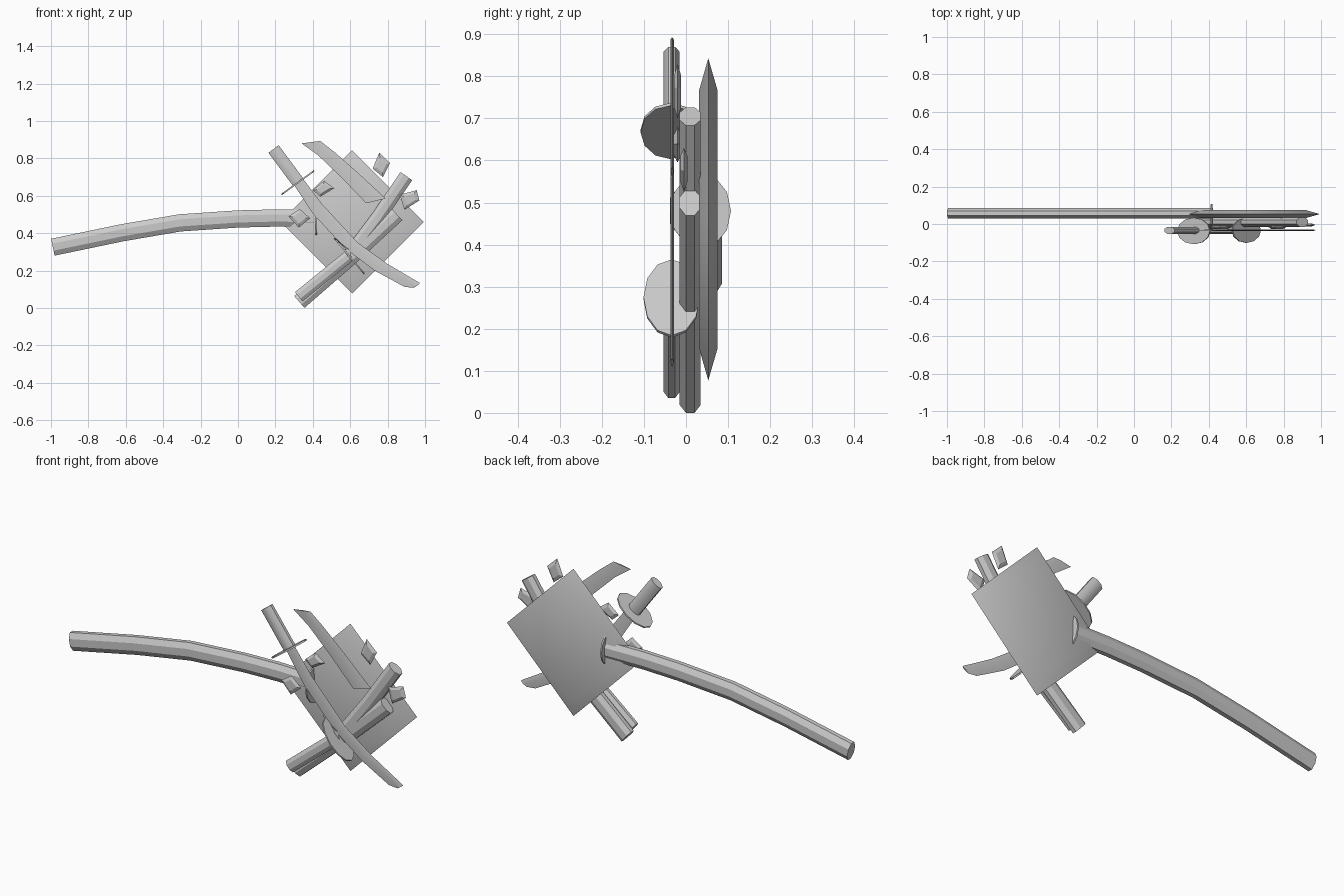
import bpy, bmesh, math
from mathutils import Vector

if "Cube" in bpy.data.objects:
    bpy.data.objects.remove(bpy.data.objects["Cube"])


def finish(name, bm, smooth=30):
    bmesh.ops.recalc_face_normals(bm, faces=bm.faces)
    me = bpy.data.meshes.new(name)
    bm.to_mesh(me)
    bm.free()
    ob = bpy.data.objects.new(name, me)
    bpy.context.collection.objects.link(ob)
    bpy.ops.object.select_all(action='DESELECT')
    ob.select_set(True)
    bpy.context.view_layer.objects.active = ob
    if smooth:
        bpy.ops.object.shade_smooth_by_angle(angle=math.radians(smooth))
    return ob


def loft(name, rings, smooth=30):
    """Skin a list of equal-length vertex rings and cap both ends."""
    bm = bmesh.new()
    vs = [[bm.verts.new(p) for p in r] for r in rings]
    n = len(vs[0])
    for a, b in zip(vs, vs[1:]):
        for i in range(n):
            j = (i + 1) % n
            bm.faces.new((a[i], a[j], b[j], b[i]))
    bm.faces.new(vs[0])
    bm.faces.new(vs[-1])
    return finish(name, bm, smooth)


def tube(name, path, y, half_w, half_d):
    """Flattened octagonal tube along a path of (x, z) points."""
    pts = [Vector((x, y, z)) for x, z in path]
    k = 1 / math.cos(math.pi / 8)
    rings = []
    for i, p in enumerate(pts):
        t = (pts[min(i + 1, len(pts) - 1)] - pts[max(i - 1, 0)]).normalized()
        side = Vector((-t.z, 0, t.x))
        angles = [math.pi / 8 + math.pi / 4 * s for s in range(8)]
        rings.append([p + side * half_w * k * math.cos(a)
                      + Vector((0, half_d * k * math.sin(a), 0)) for a in angles])
    return loft(name, rings)


def bevelled_sheet(name, outline, y, half_d, scale, smooth=0):
    """Sheet with a thin rim, thickening towards the middle."""
    cx = sum(p[0] for p in outline) / len(outline)
    cz = sum(p[1] for p in outline) / len(outline)
    inner = [(cx + (x - cx) * scale, cz + (z - cz) * scale) for x, z in outline]
    rings = [[(x, y + d, z) for x, z in o]
             for d, o in ((-half_d, inner), (0, outline), (half_d, inner))]
    return loft(name, rings, smooth)


def blade(name, spine, edge, y=-0.033, half_d=0.004):
    """Blade from matching lists of spine and cutting-edge (x, z) points."""
    rings = []
    for (ax, az), (bx, bz) in zip(spine, edge):
        mx, mz = ax * .6 + bx * .4, az * .6 + bz * .4
        rings.append([(ax, y, az), (mx, y - half_d, mz),
                      (bx, y, bz), (mx, y + half_d, mz)])
    return loft(name, rings)


def guard(name, x, y, z, angle, half_l, half_y):
    """Thin oval disc across a hilt; angle is the hilt direction in xz."""
    a = math.radians(angle)
    axis = Vector((math.cos(a), 0, math.sin(a)))
    side = Vector((-math.sin(a), 0, math.cos(a)))
    rings = []
    for d in (-.004, .004):
        rings.append([Vector((x, y, z)) + axis * d
                      + side * half_l * math.cos(math.tau * i / 12)
                      + Vector((0, half_y * math.sin(math.tau * i / 12), 0))
                      for i in range(12)])
    return loft(name, rings)


# Square backing plate standing on its corner
r = 0.383
bevelled_sheet("backing_plate",
               [(.61 + r, .46), (.61, .46 + r), (.61 - r, .46), (.61, .46 - r)],
               .053, .022, .8, 60)

# Long curved shaft on the left
tube("long_shaft", [(-.99, .325), (-.62, .402), (-.31, .455), (0, .476),
                    (.2, .481), (.41, .478)], .057, .046, .028)
guard("long_shaft_guard", .415, .035, .48, 2, .09, .072)

# Crossed scabbards in front of the plate
tube("lower_scabbard", [(.328, .032), (.59, .26), (.85, .5)], .01, .042, .025)
tube("upper_scabbard", [(.90, .705), (.75, .485), (.60, .285)], .01, .038, .025)

# Hilts and their oval guards
tube("upper_hilt", [(.19, .85), (.32, .675)], -.034, .034, .019)
guard("upper_guard", .32, -.037, .67, -54, .108, .071)
tube("lower_hilt", [(.325, .06), (.59, .275)], -.034, .032, .019)
guard("lower_guard", .60, -.034, .272, 40, .118, .067)

# Broken blades
blade("curved_blade",
      [(.345, .695), (.45, .555), (.64, .35), (.80, .235), (.97, .135), (.972, .13)],
      [(.295, .665), (.40, .505), (.57, .32), (.73, .2), (.89, .113), (.94, .108)])
blade("broken_upper_blade",
      [(.44, .893), (.52, .83), (.65, .715), (.79, .585)],
      [(.34, .88), (.43, .815), (.56, .69), (.685, .56)])
blade("lower_blade_stub",
      [(.565, .295), (.58, .32), (.52, .375)],
      [(.61, .25), (.60, .31), (.51, .37)])

# Loose blade fragments
shards = {
    "left": ([(.27, .49), (.33, .53), (.385, .48), (.325, .43)], -.03),
    "middle": ([(.40, .63), (.46, .68), (.515, .64), (.44, .595)], -.02),
    "top": ([(.755, .83), (.813, .775), (.775, .70), (.72, .745)], -.02),
    "right": ([(.865, .605), (.955, .63), (.97, .575), (.89, .525)], -.005),
}
for label, (outline, y) in shards.items():
    bevelled_sheet("fragment_" + label, outline, y, .008, .6)
